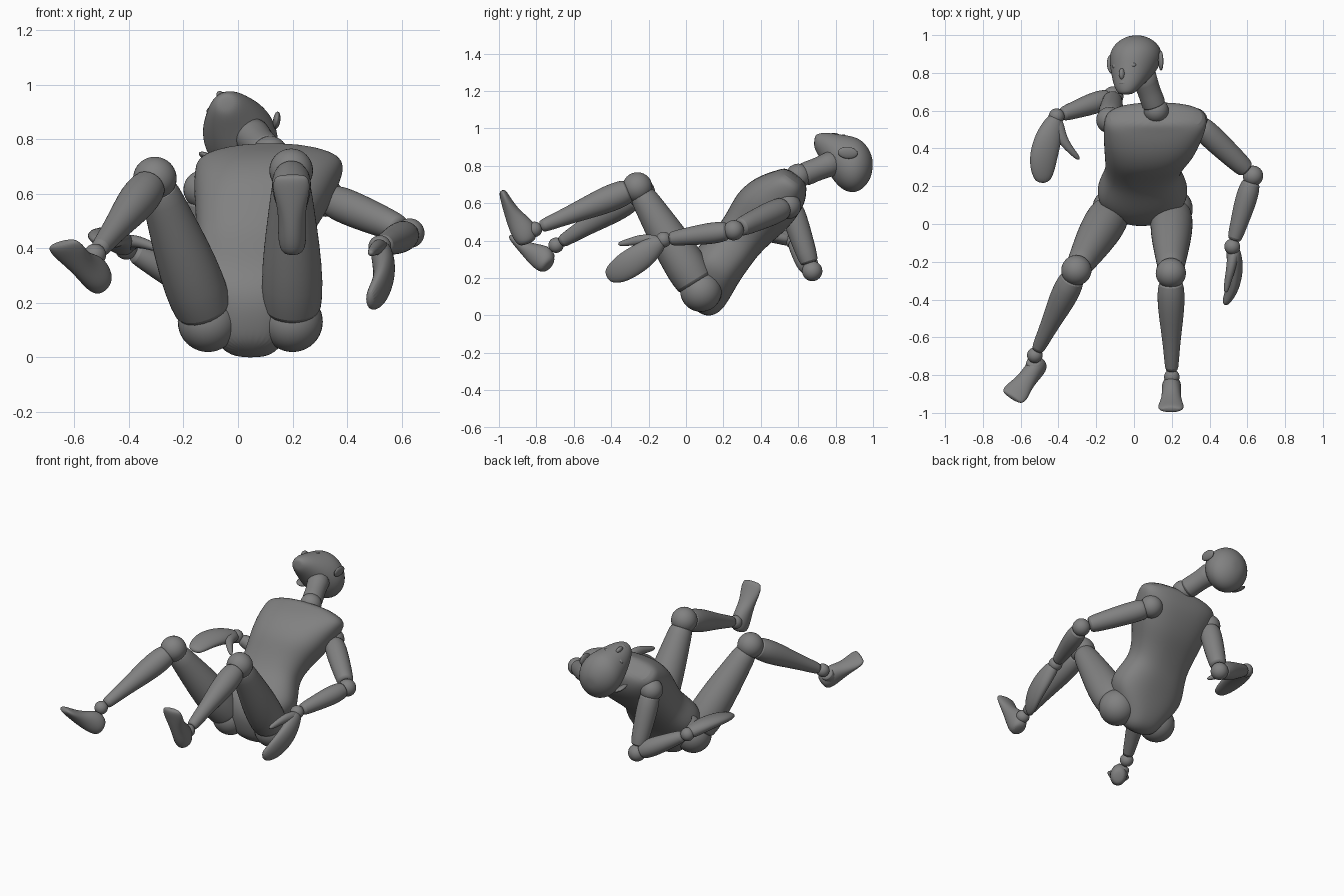
import bpy, bmesh, math
from mathutils import Vector as V, Matrix

cube = bpy.data.objects.get("Cube")
if cube:
    bpy.data.objects.remove(cube)

grey = bpy.data.materials.new("matte_grey")
grey.use_nodes = True
grey.diffuse_color = (0.22, 0.22, 0.22, 1)
grey.node_tree.nodes["Principled BSDF"].inputs["Base Color"].default_value = (0.22, 0.22, 0.22, 1)


def finish(name, bm, subdiv=0):
    bmesh.ops.recalc_face_normals(bm, faces=bm.faces)
    mesh = bpy.data.meshes.new(name)
    bm.to_mesh(mesh)
    bm.free()
    mesh.materials.append(grey)
    ob = bpy.data.objects.new(name, mesh)
    bpy.context.collection.objects.link(ob)
    if subdiv:
        mod = ob.modifiers.new("smooth", 'SUBSURF')
        mod.levels = mod.render_levels = subdiv
    bpy.ops.object.select_all(action='DESELECT')
    ob.select_set(True)
    bpy.context.view_layer.objects.active = ob
    bpy.ops.object.shade_smooth_by_angle(angle=math.radians(50))
    return ob


def loft(name, side, rings, axis=None, side_end=None, sides=20, power=1.0, subdiv=2):
    """Skin ellipses (centre, half width, half depth) along a path, twisting from side to side_end."""
    bm = bmesh.new()
    pts = [V(r[0]) for r in rings]
    loops = []
    for i, (c, rw, rd) in enumerate(rings):
        t = V(axis) if axis else pts[min(i + 1, len(pts) - 1)] - pts[max(i - 1, 0)]
        t.normalize()
        across = V(side).lerp(V(side_end or side), i / (len(rings) - 1))
        d = t.cross(across).normalized()
        w = d.cross(t)
        ring = []
        for k in range(sides):
            a = math.tau * k / sides
            ca, sa = (math.copysign(abs(f) ** power, f) for f in (math.cos(a), math.sin(a)))
            ring.append(bm.verts.new(pts[i] + w * rw * ca + d * rd * sa))
        loops.append(ring)
    for a, b in zip(loops, loops[1:]):
        for k in range(sides):
            bm.faces.new((a[k], a[k - 1], b[k - 1], b[k]))
    for ring in (loops[0], loops[-1]):
        bm.faces.new(ring)
    return finish(name, bm, subdiv)


def ball(name, centre, radius, scale=(1, 1, 1), frame=None):
    bm = bmesh.new()
    m = Matrix.Translation(V(centre)) @ (frame or Matrix()) @ Matrix.Diagonal((*scale, 1))
    bmesh.ops.create_uvsphere(bm, u_segments=32, v_segments=20, radius=radius, matrix=m)
    return finish(name, bm)


def limb(name, a, b, profile):
    """Round limb from a to b with (fraction, radius) stations."""
    a, b = V(a), V(b)
    side = (b - a).orthogonal()
    loft(name, side, [(a.lerp(b, t), r, r) for t, r in profile], axis=b - a, subdiv=1)


THIGH = [(.07, .09), (.08, .108), (.25, .116), (.5, .104), (.7, .088), (.86, .076), (.93, .068), (.935, .05)]
SHIN = [(.08, .05), (.09, .066), (.2, .074), (.35, .071), (.55, .056), (.75, .043), (.93, .036), (.94, .025)]
UPPER_ARM = [(.08, .05), (.1, .062), (.25, .067), (.5, .063), (.75, .056), (.88, .05), (.89, .035)]
FOREARM = [(.08, .035), (.09, .05), (.25, .059), (.45, .056), (.7, .046), (.9, .039), (.91, .025)]

# Torso
loft("torso", (1, 0, -.06), [
    ((.045, .06, .02), .07, .045), ((.045, .08, .06), .12, .1),
    ((.045, .095, .125), .15, .138), ((.045, .125, .20), .215, .15),
    ((.045, .17, .27), .25, .145), ((.045, .23, .34), .22, .137),
    ((.045, .28, .40), .195, .132), ((.06, .345, .48), .215, .145),
    ((.085, .405, .555), .244, .166), ((.10, .475, .63), .264, .158),
    ((.115, .535, .685), .275, .13), ((.118, .57, .725), .268, .092),
    ((.12, .59, .755), .12, .065)], axis=(0, .58, .81), side_end=(.97, -.13, -.18),
    sides=24, power=.82)

# Legs
LEGS = {
    "left": ((.20, .08, .13), (.195, -.26, .685), (.2, -.81, .46), (.2, -.87, .382), (.195, -.978, .665)),
    "right": ((-.11, .08, .13), (-.305, -.245, .655), (-.525, -.695, .375), (-.50, -.752, .25), (-.645, -.915, .42)),
}
for s, (hip, knee, ankle, heel, toe) in LEGS.items():
    ball(s + "_hip_joint", hip, .111)
    limb(s + "_thigh", hip, knee, THIGH)
    ball(s + "_knee_joint", knee, .08)
    limb(s + "_shin", knee, ankle, SHIN)
    ball(s + "_ankle_joint", ankle, .041)
    heel, toe = V(heel), V(toe)
    along = toe - heel
    shin = V(ankle) - V(knee)
    across = along.cross(shin)
    up = across.cross(along).normalized()
    if up.dot(shin) > 0:
        up = -up
    limb(s + "_ankle", ankle, heel.lerp(toe, .22),
         [(.3, .03), (.35, .042), (.6, .046), (1, .048)])
    loft(s + "_foot", across,
         [(heel.lerp(toe, t) + up * h, w, d) for t, h, w, d in
          ((-.03, .022, .03, .035), (.04, .024, .048, .058), (.2, .028, .053, .071), (.38, .02, .051, .063),
           (.55, .006, .053, .046), (.7, 0, .061, .036), (.84, -.003, .069, .028),
           (.96, -.004, .066, .022), (1.02, -.004, .05, .012))],
         axis=along)

# Arms
ARMS = {
    "left": ((.32, .545, .585), (.63, .255, .455), (.52, -.12, .405)),
    "right": ((-.13, .55, .615), (-.11, .675, .237), (-.41, .57, .40)),
}
for s, (shoulder, elbow, wrist) in ARMS.items():
    ball(s + "_shoulder_joint", shoulder, .07)
    limb(s + "_upper_arm", shoulder, elbow, UPPER_ARM)
    ball(s + "_elbow_joint", elbow, .054)
    limb(s + "_forearm", elbow, wrist, FOREARM)
    ball(s + "_wrist_joint", wrist, .042)

# Hands: mitten of joined fingers plus a thumb
HANDS = {
    "left": ((0, .45, -.89),
             [(.52, -.125, .405), (.53, -.17, .37), (.538, -.23, .32), (.53, -.31, .27), (.508, -.37, .23), (.478, -.425, .205)],
             [(.53, -.14, .39), (.52, -.19, .40), (.51, -.25, .405), (.495, -.31, .39), (.485, -.365, .38)]),
    "right": ((.97, -.2, -.2),
              [(-.41, .57, .40), (-.43, .52, .418), (-.455, .45, .435), (-.48, .36, .44), (-.485, .28, .43), (-.48, .215, .415)],
              [(-.41, .56, .405), (-.40, .50, .42), (-.375, .44, .425), (-.335, .39, .415), (-.288, .34, .395)]),
}
MITTEN = ((.038, .036), (.057, .041), (.074, .042), (.077, .036), (.066, .029), (.036, .017))
THUMB = ((.032, .03), (.036, .03), (.028, .024), (.02, .019), (.012, .012))
for s, (side, palm, thumb) in HANDS.items():
    loft(s + "_hand", side, [(p, *r) for p, r in zip(palm, MITTEN)])
    loft(s + "_thumb", side, [(p, *r) for p, r in zip(thumb, THUMB)], sides=12)

# Neck
ball("neck_joint", (.118, .60, .745), .066)
limb("neck", (.118, .60, .74), (.04, .81, .825),
     [(.1, .05), (.15, .067), (.4, .061), (.7, .064), (1, .078)])

# Head, in its own frame: left, forward, up
left = V((.88, .06, .46)).normalized()
up = V((-.07, .99, -.11))
up = (up - left * up.dot(left)).normalized()
fwd = left.cross(up)
centre = V((.008, .862, .812))


def at(x, f, u):
    return centre + left * x + fwd * f + up * u


head_frame = Matrix((left, fwd, up)).transposed().to_4x4()
loft("head", left, [(at(0, f, u), w, d) for u, f, w, d in
     ((-.185, .118, .028, .026), (-.172, .11, .05, .047), (-.135, .088, .077, .077), (-.085, .046, .104, .117),
      (-.035, .012, .125, .145), (.015, -.003, .137, .155), (.06, -.009, .131, .147),
      (.1, -.013, .104, .115), (.127, -.013, .062, .068), (.137, -.013, .025, .027))], axis=up, sides=24)
ball("nose", at(0, .157, -.078), .02, (.75, 1.0, 1.5), head_frame)
ball("lips", at(0, .154, -.125), .018, (1.3, .6, .6), head_frame)
for s, k in (("left", 1), ("right", -1)):
    ball(s + "_eyelid", at(k * .045, .132, -.032), .02, (1.3, .6, .7), head_frame)
    tilt = head_frame @ Matrix.Rotation(math.radians(-35 * k), 4, 'Z')
    ball(s + "_ear", at(k * .145, -.012, -.005), .053, (.25, .6, 1.0), tilt)
